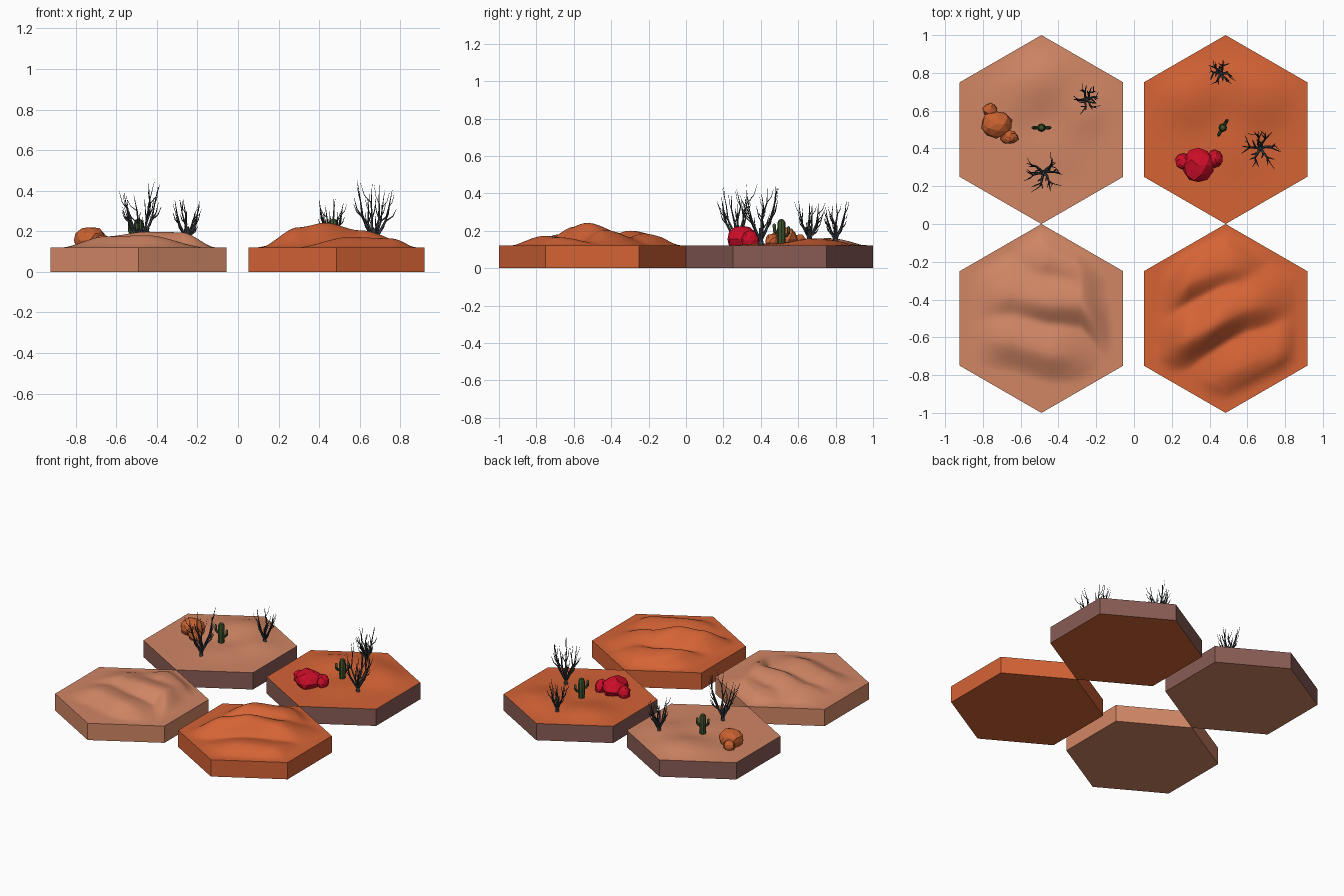
import bpy, bmesh, math, random
from mathutils import Vector

if "Cube" in bpy.data.objects:
    bpy.data.objects.remove(bpy.data.objects["Cube"])

random.seed(4)
TOP, R = 0.12, 0.5


def material(name, rgb):
    m = bpy.data.materials.new(name)
    m.diffuse_color = (*rgb, 1)
    m.use_nodes = True
    m.node_tree.nodes["Principled BSDF"].inputs["Base Color"].default_value = m.diffuse_color
    return m


ORANGE = material("orange_sand", (0.66, 0.125, 0.036))
TAN = material("tan_sand", (0.64, 0.24, 0.13))
EARTH = material("earth_side", (0.25, 0.105, 0.09))
RED = material("red_stone", (0.62, 0.004, 0.022))
RUST = material("rust_stone", (0.58, 0.12, 0.03))
GREEN = material("cactus_green", (0.045, 0.085, 0.026))
TWIG = material("dead_wood", (0.04, 0.047, 0.053))


def add_object(name, bm, mats):
    bmesh.ops.recalc_face_normals(bm, faces=bm.faces)
    me = bpy.data.meshes.new(name)
    bm.to_mesh(me)
    bm.free()
    for m in mats:
        me.materials.append(m)
    ob = bpy.data.objects.new(name, me)
    bpy.context.collection.objects.link(ob)
    return ob


def activate(ob):
    bpy.ops.object.select_all(action='DESELECT')
    ob.select_set(True)
    bpy.context.view_layer.objects.active = ob


def smoothstep(t):
    t = max(0.0, min(1.0, t))
    return t * t * (3 - 2 * t)


# Dune relief: crests of (x, y, height), gentle toward +y and steep toward -y
def dunes(crests):
    def height(x, y):
        total = 0
        for pts in crests:
            for a, b in zip(pts, pts[1:]):
                if a[0] <= x <= b[0]:
                    t = (x - a[0]) / (b[0] - a[0])
                    c = a[1] + (b[1] - a[1]) * t
                    h = a[2] + (b[2] - a[2]) * smoothstep(t)
                    d = y - c
                    total += (h * smoothstep(1 - (d / 0.27 if d > 0 else -d / 0.17))) ** 3
        return total ** (1 / 3)
    return height


# Low rolling relief: soft bumps of (x, y, radius, height)
def bumps(items):
    def height(x, y):
        return sum(h * smoothstep(1 - math.hypot(x - a, y - b) / r) for a, b, r, h in items)
    return height


# Hexagonal tile with a relief top, walls and base
def hex_tile(name, cx, cy, n, relief, sand, wall):
    bm = bmesh.new()
    grid = {}
    for q in range(-n, n + 1):
        for r in range(max(-n, -q - n), min(n, -q + n) + 1):
            x = cx + R / n * math.sqrt(3) * (q + r / 2) / math.sqrt(3)
            y = cy + R / n * r * math.sqrt(3) / 2
            # rotate the flat-sided layout so that a corner points along y
            dx, dy = -(y - cy), x - cx
            edge = 1 - max(abs(q), abs(r), abs(q + r)) / n
            z = TOP + relief(cx + dx, cy + dy) * smoothstep(edge / 0.25)
            grid[q, r] = bm.verts.new((cx + dx, cy + dy, z))
    for (q, r), v in grid.items():
        a, b, c = grid.get((q + 1, r)), grid.get((q, r + 1)), grid.get((q + 1, r - 1))
        if a and b:
            bm.faces.new((v, a, b))
        if a and c:
            bm.faces.new((v, c, a))
    rim = [e for e in bm.edges if e.is_boundary]
    ext = bmesh.ops.extrude_edge_only(bm, edges=rim)["geom"]
    for g in ext:
        if isinstance(g, bmesh.types.BMVert):
            g.co.z = 0
        elif isinstance(g, bmesh.types.BMFace):
            g.material_index = 1
    low = [g for g in ext if isinstance(g, bmesh.types.BMEdge) and all(v.co.z == 0 for v in g.verts)]
    bmesh.ops.contextual_create(bm, geom=low)
    for f in bm.faces:
        if all(v.co.z == 0 for v in f.verts):
            f.material_index = 0
    activate(add_object(name, bm, [sand, wall]))
    bpy.ops.object.shade_smooth_by_angle(angle=math.radians(50))


# Faceted boulders made of jittered icospheres
def rocks(name, mat, items):
    bm = bmesh.new()
    for x, y, z, sx, sy, sz in items:
        for v in bmesh.ops.create_icosphere(bm, subdivisions=2, radius=1)["verts"]:
            k = random.uniform(0.86, 1.06)
            v.co = Vector((x + v.co.x * k * sx, y + v.co.y * k * sy, z + v.co.z * k * sz))
    add_object(name, bm, [mat])


# Tubes along poly paths of (point, radius), turned into one mesh
def tubes(name, mat, paths, res):
    cu = bpy.data.curves.new(name, 'CURVE')
    cu.dimensions = '3D'
    cu.bevel_depth, cu.bevel_resolution = 1.0, res
    cu.use_fill_caps = True
    cu.materials.append(mat)
    for path in paths:
        s = cu.splines.new('POLY')
        s.points.add(len(path) - 1)
        for p, (co, rad) in zip(s.points, path):
            p.co = (*co, 1)
            p.radius = rad
    ob = bpy.data.objects.new(name, cu)
    bpy.context.collection.objects.link(ob)
    activate(ob)
    bpy.ops.object.convert(target='MESH')
    return bpy.context.object


# Cactus: domed trunk with two raised arms
def cactus(name, x, y, z, angle):
    u = Vector((math.cos(angle), math.sin(angle), 0))
    o = Vector((x, y, z))
    up = Vector((0, 0, 1))
    paths = [[(o - up * 0.02, .02), (o + up * .06, .023), (o + up * .115, .021),
              (o + up * .128, .014), (o + up * .132, .004)]]
    for side, h in ((1, .045), (-1, .06)):
        paths.append([(o + up * h, .009), (o + u * side * .032 + up * h, .009),
                      (o + u * side * .043 + up * (h + .012), .009),
                      (o + u * side * .044 + up * (h + .042), .009),
                      (o + u * side * .044 + up * (h + .05), .003)])
    activate(tubes(name, GREEN, paths, 2))
    bpy.ops.object.shade_smooth_by_angle(angle=math.radians(40))


# Dead bush: short trunk splitting into rising, forking limbs
def bush(name, x, y, z, height, spread):
    o = Vector((x, y, z))
    paths = [[(o - Vector((0, 0, .01)), .017), (o + Vector((0, 0, .03)), .012),
              (o + Vector((0, 0, .09)), .009)]]
    for i in range(6):
        a = i * math.tau / 6 + random.uniform(-.3, .3)
        hh = height * random.uniform(0.72, 1.0)
        limb = []
        for t, out in ((0.08, 0), (.25, .22), (.45, .45), (.7, .6), (1, .72)):
            w = a + random.uniform(-.25, .25)
            limb.append((o + Vector((math.cos(w) * out * spread, math.sin(w) * out * spread, t * hh)),
                         .0085 * (1.08 - t)))
        paths.append(limb)
        for k in (1, 2, 2, 3):
            p, rad = limb[k]
            b = a + random.uniform(-1.3, 1.3)
            d = Vector((math.cos(b), math.sin(b), 0)) * spread * random.uniform(.25, .5)
            rise = Vector((0, 0, hh * random.uniform(.2, .32)))
            paths.append([(p, rad * .75), (p + d * .65 + rise * .4, rad * .5), (p + d + rise, .0008)])
    tubes(name, TWIG, paths, 0)


LX, RX = -0.49, 0.485

# Front tiles: smooth dunes
hex_tile("tan_dune_tile", LX, -0.5, 36, dunes([
    [(-.88, -.42, 0), (-.65, -.38, .055), (-.45, -.42, .078), (-.28, -.42, .075), (-.1, -.62, 0)],
    [(-.68, -.22, 0), (-.45, -.2, .05), (-.3, -.25, .05), (-.13, -.40, 0)],
    [(-.88, -.6, 0), (-.65, -.62, .055), (-.45, -.68, .06), (-.15, -.7, 0)]]), TAN, TAN)
hex_tile("orange_dune_tile", RX, -0.5, 36, dunes([
    [(.1, -.68, 0), (.3, -.6, .1), (.43, -.53, .122), (.6, -.44, .085), (.9, -.4, 0)],
    [(.12, -.44, 0), (.3, -.3, .08), (.5, -.23, .065), (.75, -.24, 0)],
    [(.28, -.85, 0), (.55, -.76, .052), (.75, -.68, .045), (.9, -.62, 0)]]), ORANGE, ORANGE)

# Back tiles: low rolling ground
tan_hills = bumps([(-.45, .78, .24, .035), (-.28, .6, .2, .025), (-.6, .7, .25, .02), (-.4, .4, .2, .012)])
orange_hills = bumps([(.3, .68, .24, .035), (.65, .68, .26, .04), (.5, .8, .2, .015), (.55, .4, .2, .012)])
hex_tile("tan_scrub_tile", LX, 0.5, 8, tan_hills, TAN, EARTH)
hex_tile("orange_scrub_tile", RX, 0.5, 8, orange_hills, ORANGE, EARTH)

rocks("rust_rocks", RUST, [(-.73, .53, .155, .085, .075, .07), (-.66, .46, .14, .05, .04, .045),
                           (-.76, .6, .14, .042, .042, .045)])
rocks("red_rocks", RED, [(.34, .31, .155, .082, .095, .072), (.26, .33, .145, .046, .045, .05),
                         (.43, .345, .15, .045, .05, .05)])

cactus("left_cactus", -.49, .51, .13, 0)
cactus("right_cactus", .47, .51, .13, math.radians(60))

for name, x, y, h, s, hills in (("left_big_bush", -.48, .27, .335, .12, tan_hills),
                                ("left_small_bush", -.25, .66, .23, .085, tan_hills),
                                ("right_big_bush", .67, .4, .335, .125, orange_hills),
                                ("right_small_bush", .46, .8, .23, .085, orange_hills)):
    bush(name, x, y, TOP + hills(x, y) * 0.8, h, s)
